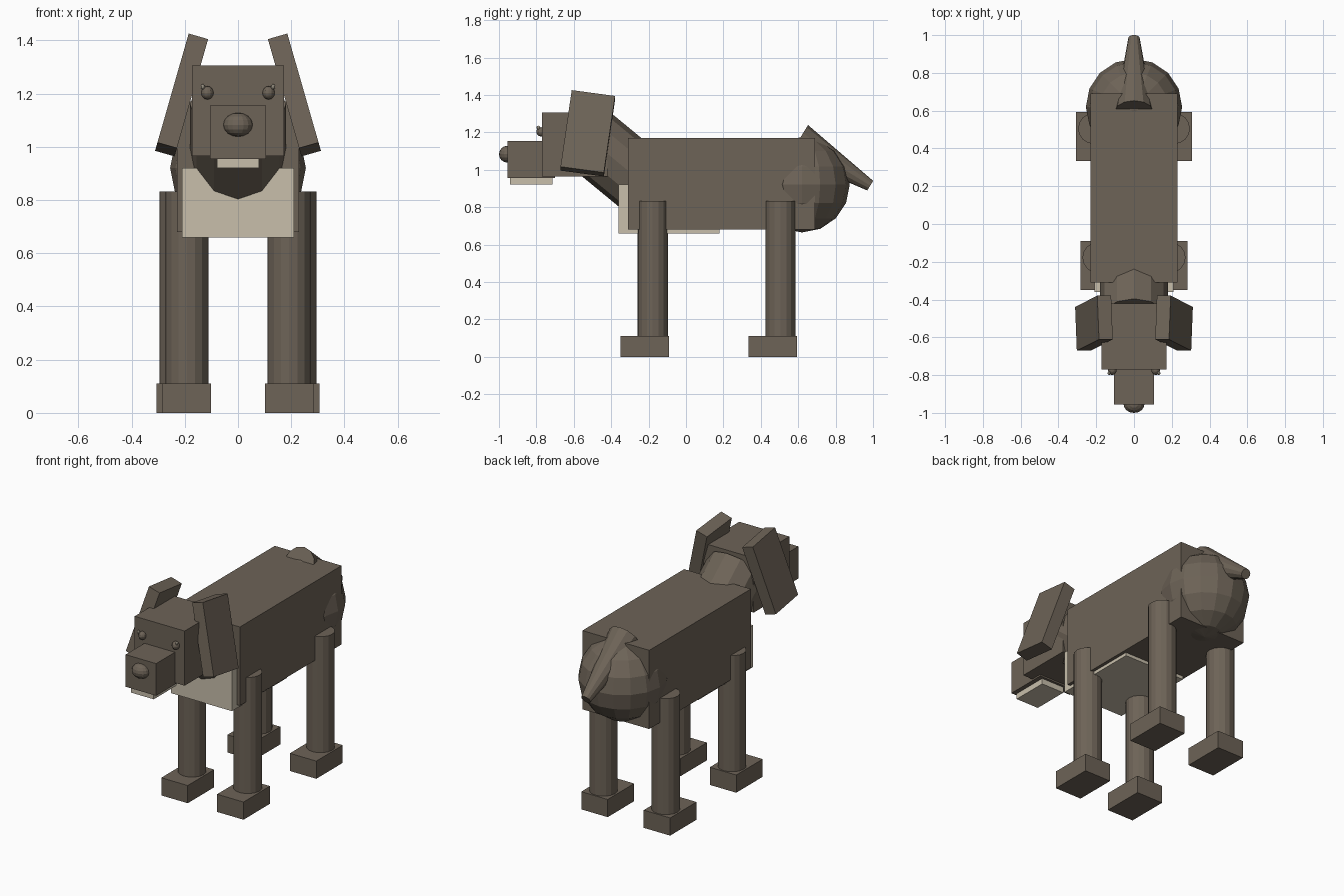
import bpy, bmesh, math
from mathutils import Vector, Matrix

if "Cube" in bpy.data.objects:
    bpy.data.objects.remove(bpy.data.objects["Cube"])


def material(name, rgb):
    m = bpy.data.materials.new(name)
    m.diffuse_color = (*rgb, 1)
    m.use_nodes = True
    m.node_tree.nodes["Principled BSDF"].inputs["Base Color"].default_value = m.diffuse_color
    return m


BROWN = material("grey_brown_fur", (0.153, 0.125, 0.095))
CREAM = material("cream_fur", (0.58, 0.52, 0.41))


def finish(name, bm, mat, matrix):
    bmesh.ops.recalc_face_normals(bm, faces=bm.faces)
    mesh = bpy.data.meshes.new(name)
    bm.to_mesh(mesh)
    bm.free()
    mesh.materials.append(mat)
    ob = bpy.data.objects.new(name, mesh)
    ob.matrix_world = matrix
    bpy.context.collection.objects.link(ob)
    return ob


def box(name, lo, hi, mat=BROWN, rot=None):
    lo, hi = Vector(lo), Vector(hi)
    bm = bmesh.new()
    bmesh.ops.create_cube(bm, size=1)
    bmesh.ops.scale(bm, vec=hi - lo, verts=bm.verts)
    turn = rot if rot else Matrix.Identity(4)
    return finish(name, bm, mat, Matrix.Translation((lo + hi) / 2) @ turn)


def ball(name, centre, radii, mat=BROWN, segments=16, rings=8):
    bm = bmesh.new()
    bmesh.ops.create_uvsphere(bm, u_segments=segments, v_segments=rings, radius=1)
    bmesh.ops.scale(bm, vec=radii, verts=bm.verts)
    return finish(name, bm, mat, Matrix.Translation(centre))


def tube(name, a, b, r1, r2, sides):
    a, b = Vector(a), Vector(b)
    bm = bmesh.new()
    bmesh.ops.create_cone(bm, cap_ends=True, segments=sides, radius1=r1, radius2=r2,
                          depth=(b - a).length)
    turn = Vector((0, 0, 1)).rotation_difference(b - a).to_matrix().to_4x4()
    return finish(name, bm, BROWN, Matrix.Translation((a + b) / 2) @ turn)


# Trunk
box("body", (-0.23, -0.31, 0.68), (0.23, 0.69, 1.17))
box("chest_and_belly", (-0.21, -0.36, 0.66), (0.21, 0.18, 0.92), CREAM)
ball("rump", (0, 0.62, 0.92), (0.255, 0.255, 0.255))
tube("tail", (0, 0.60, 1.154), (0, 0.985, 0.915), 0.10, 0.03, 12)
tube("neck", (0, -0.51, 1.16), (0, -0.17, 0.88), 0.18, 0.18, 12)

# Head
box("head", (-0.172, -0.77, 0.965), (0.172, -0.42, 1.305))
box("snout", (-0.105, -0.955, 0.955), (0.105, -0.70, 1.155))
box("lower_jaw", (-0.078, -0.94, 0.92), (0.078, -0.715, 0.96), CREAM)
ball("nose", (0, -0.955, 1.083), (0.055, 0.045, 0.045))

# Paired parts
for side, s in (("right", 1), ("left", -1)):
    ball(side + "_eye", (s * 0.115, -0.775, 1.203), (0.023, 0.025, 0.025), segments=12)
    ball(side + "_eye_glint", (s * 0.132, -0.79, 1.226), (0.008, 0.01, 0.01), CREAM, 8, 6)
    tilt = (Matrix.Rotation(math.radians(-16 * s), 4, 'Y')
            @ Matrix.Rotation(math.radians(-8), 4, 'X'))
    cx = s * 0.212
    box(side + "_ear", (cx - 0.038, -0.642, 0.98), (cx + 0.038, -0.408, 1.41), rot=tilt)
    for end, x, y in (("front", 0.192, -0.178), ("hind", 0.215, 0.505)):
        tube(f"{side}_{end}_leg", (s * x, y, 0.08), (s * x, y, 0.832), 0.081, 0.081, 16)
        # Paws reach forward of the legs
        box(f"{side}_{end}_paw", (s * x - 0.091, y - 0.172, 0), (s * x + 0.091, y + 0.088, 0.11))
